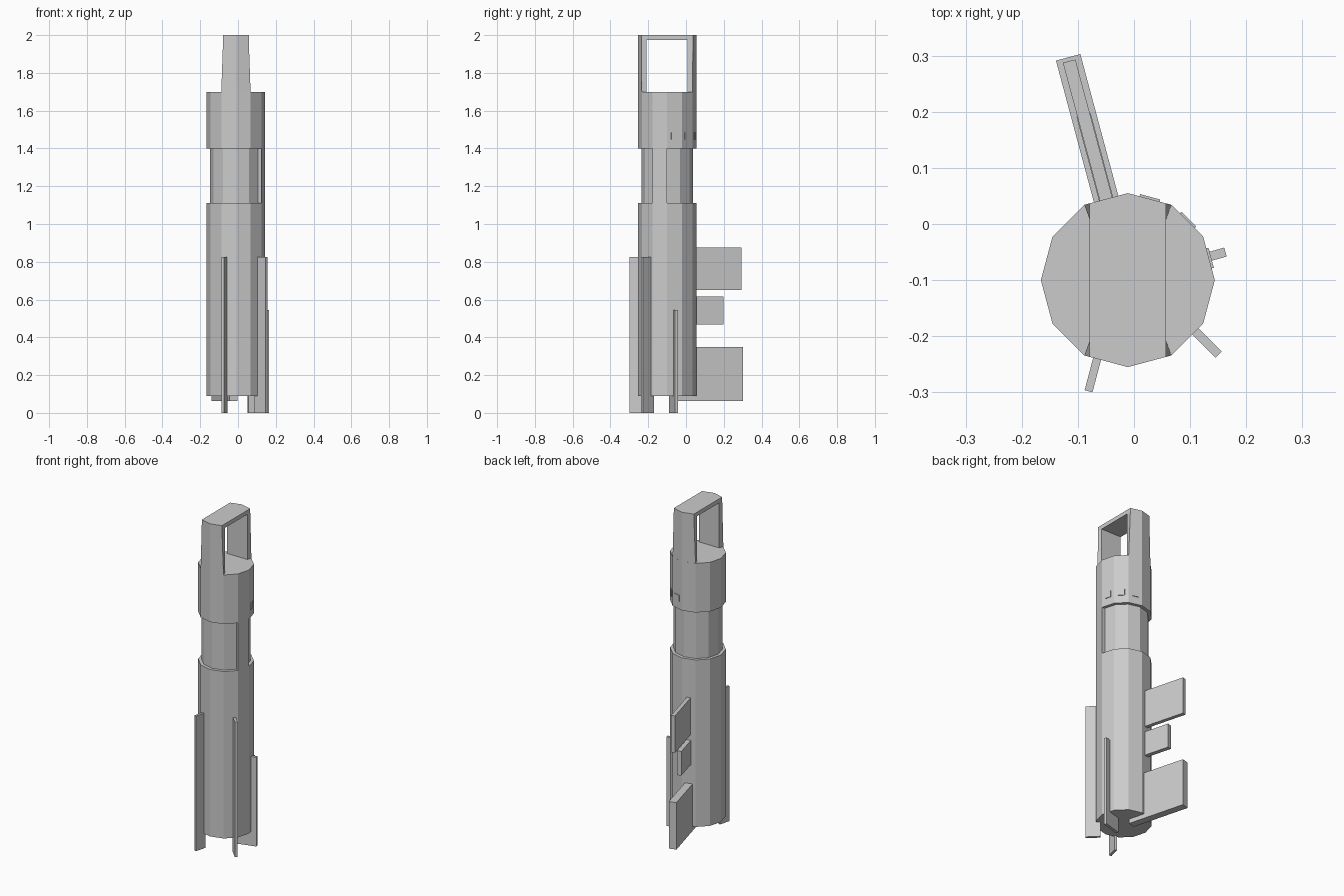
import bpy, bmesh, math
from mathutils import Vector

if "Cube" in bpy.data.objects:
    bpy.data.objects.remove(bpy.data.objects["Cube"])

CX, CY, R = -0.011, -0.10, 0.155   # axis of the tube and its radius


def polar(deg, r):
    a = math.radians(deg)
    return (CX + r * math.cos(a), CY + r * math.sin(a))


def loft(name, low, high, z0, z1):
    """Solid between two matching outlines at heights z0 and z1."""
    bm = bmesh.new()
    a = [bm.verts.new((x, y, z0)) for x, y in low]
    b = [bm.verts.new((x, y, z1)) for x, y in high]
    bm.faces.new(a[::-1])
    bm.faces.new(b)
    n = len(a)
    for i in range(n):
        j = (i + 1) % n
        bm.faces.new((a[i], a[j], b[j], b[i]))
    bmesh.ops.recalc_face_normals(bm, faces=bm.faces)
    me = bpy.data.meshes.new(name)
    bm.to_mesh(me)
    bm.free()
    ob = bpy.data.objects.new(name, me)
    bpy.context.collection.objects.link(ob)
    return ob


def tube(name, r, z0, z1):
    ring = [polar(30 * i, r) for i in range(12)]
    return loft(name, ring, ring, z0, z1)


def plate(name, start, end, width, z0, z1):
    """Upright plate running from start to end in plan."""
    p, q = Vector(start), Vector(end)
    d = (q - p).normalized()
    s = Vector((-d.y, d.x)) * width / 2
    rect = [p - s, q - s, q + s, p + s]
    return loft(name, rect, rect, z0, z1)


# Twelve-sided body, narrow neck and upper collar
tube("body", R, 0.09, 1.11)
tube("neck", 0.136, 1.11, 1.40)
tube("collar", R, 1.40, 1.70)

# Full-radius strip bridging the neck on one facet
strip = [polar(-30, 0.10), polar(-30, R), polar(0, R), polar(0, 0.10)]
loft("neck_strip", strip, strip, 1.11, 1.40)

# Handle: two tapering uprights and a top bar
TOP_X, TOP_Y = 0.068, 0.1368
for name, s in (("handle_front", -1), ("handle_back", 1)):
    low = [(0.0775, 0.1342), (0, R), (-0.0775, 0.1342), (-0.068, 0.108), (0.068, 0.108)]
    high = [(TOP_X, TOP_Y), (0, R), (-TOP_X, TOP_Y), (-TOP_X, 0.108), (TOP_X, 0.108)]
    loft(name, [(CX + x, CY + s * y) for x, y in low],
         [(CX + x, CY + s * y) for x, y in high], 1.70, 1.975)
bar = [(TOP_X, TOP_Y), (0, R), (-TOP_X, TOP_Y), (-TOP_X, -TOP_Y), (0, -R), (TOP_X, -TOP_Y)]
bar = [(CX + x, CY + y) for x, y in bar]
loft("handle_bar", bar, bar, 1.975, 2.0)

# Key-like teeth in a row on the back
for name, r0, r1, w, z0, z1 in (
        ("tooth_lower", 0.05, 0.411, 0.045, 0.063, 0.35),
        ("tooth_middle", 0.10, 0.305, 0.026, 0.467, 0.615),
        ("tooth_upper", 0.10, 0.404, 0.023, 0.65, 0.875)):
    plate(name, polar(105, r0), polar(105, r1), w, z0, z1)

# Long thin fins around the lower body
plate("fin_front", (-0.063, -0.230), (-0.081, -0.298), 0.0145, 0.0, 0.825)
plate("fin_front_right", (0.093, -0.175), (0.151, -0.233), 0.0155, 0.0, 0.825)
plate("fin_right", (0.053, -0.081), (0.163, -0.050), 0.0165, 0.0, 0.545)

# Thin raised buttons on three collar facets
FLAT = R * math.cos(math.radians(15))
for i, a in enumerate((15, 45, 75)):
    plate(f"button_{i + 1}", polar(a, FLAT - 0.01), polar(a, FLAT + 0.004), 0.037, 1.447, 1.485)
